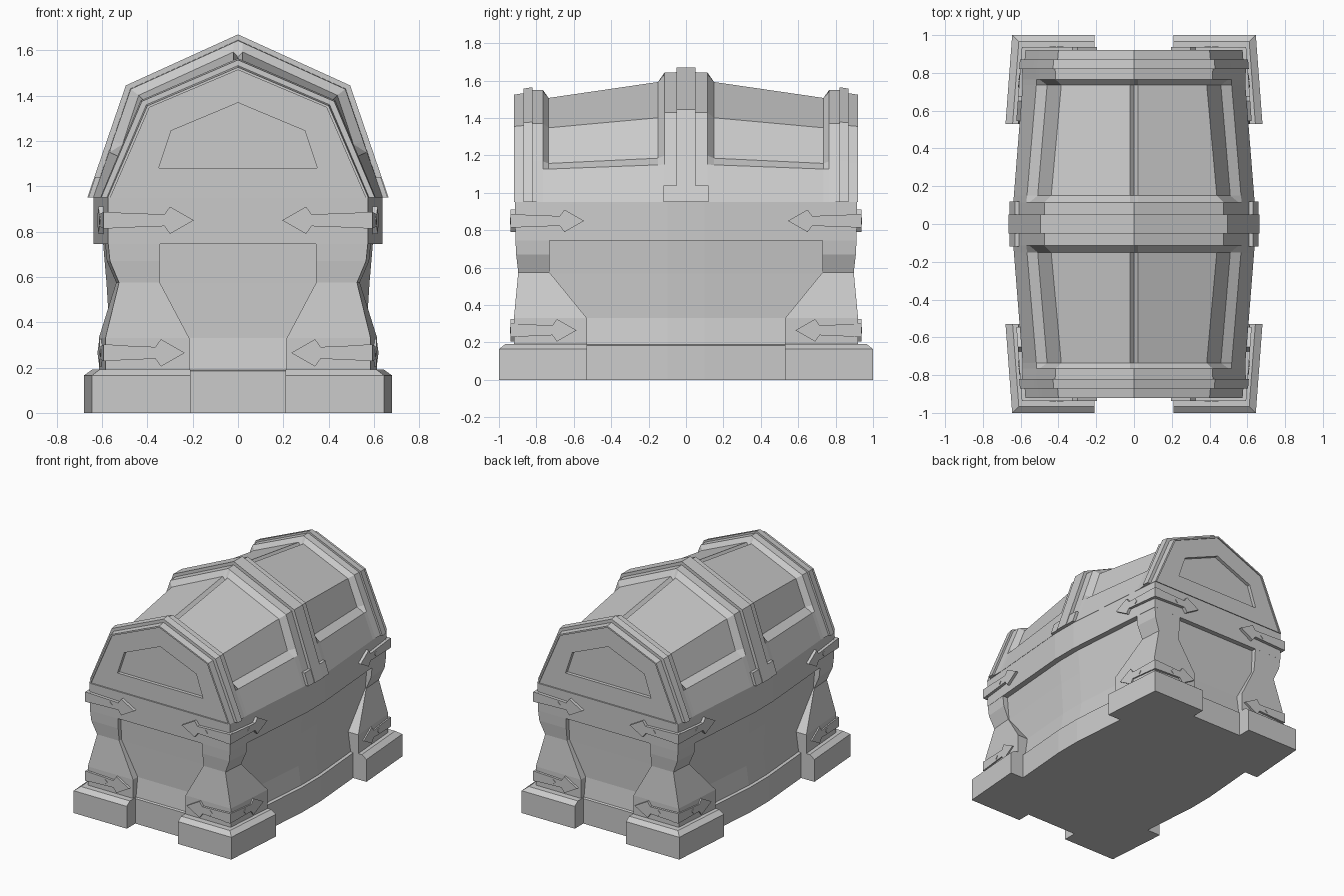
import bpy, bmesh

cube = bpy.data.objects.get("Cube")
if cube:
    bpy.data.objects.remove(cube)

grey = bpy.data.materials.new("plain grey")
grey.use_nodes = True
COLOUR = (0.6, 0.6, 0.6, 1)
grey.diffuse_color = COLOUR
grey.node_tree.nodes["Principled BSDF"].inputs["Base Color"].default_value = COLOUR


def loft(name, rings):
    """Skin a list of equally long closed rings and cap both ends."""
    bm = bmesh.new()
    loops = [[bm.verts.new(p) for p in ring] for ring in rings]
    n = len(loops[0])
    for a, b in zip(loops, loops[1:]):
        for i in range(n):
            j = (i + 1) % n
            bm.faces.new((a[i], a[j], b[j], b[i]))
    bm.faces.new(loops[0])
    bm.faces.new(loops[-1])
    bmesh.ops.recalc_face_normals(bm, faces=bm.faces)
    mesh = bpy.data.meshes.new(name)
    bm.to_mesh(mesh)
    bm.free()
    mesh.materials.append(grey)
    obj = bpy.data.objects.new(name, mesh)
    bpy.context.collection.objects.link(obj)
    return obj


def bulge(y):
    """Fullness of the long sides: 1 in the middle, 0 at the ends."""
    return 1 - max(abs(y) - 0.1, 0) / 0.82


def lerp(a, b, t):
    return a + (b - a) * t


def mirrored(half):
    return half + [(-x, y, z) for x, y, z in reversed(half[:-1])]


# Lid: arched sections with raised ribs (e) and sunken panels (d)
def arch(y, e=0.0, d=0.0):
    t = bulge(y)
    w, s = lerp(0.575, 0.64, t) + e, lerp(0.4, 0.475, t) + 0.8 * e
    zs, zt = lerp(1.355, 1.43, t) + 0.6 * e, lerp(1.525, 1.645, t) + e
    side = lambda f: (lerp(w, s, f), lerp(0.95, zs, f))
    (x1, z1), (x2, z2) = side(0.42), side(0.52)
    near = lerp(zt, zs, 0.02 / s)
    return mirrored([(w, y, 0.95), (x1, y, z1), (x2 - d, y, z2 - 0.3 * d),
                     (s - 0.8 * d, y, zs - 0.6 * d), (0.02, y, near - 0.9 * d),
                     (0, y, zt - 1.7 * d)])


# Trapezoid window sunk into each end of the lid
def end_window(y):
    side = lambda f: (lerp(0.35, 0.295, f), y, lerp(1.08, 1.245, f))
    return mirrored([side(0), side(0.42), side(0.52), side(1),
                     (0.02, y, 1.36), (0, y, 1.37)])


half = [end_window(0.885), end_window(0.91), arch(0.91, -0.012), arch(0.92, -0.012),
        arch(0.92), arch(0.87), arch(0.87, 0.025), arch(0.82, 0.025), arch(0.82, 0.01),
        arch(0.765, 0.002), arch(0.735, 0, 0.04), arch(0.15, 0, 0.04),
        arch(0.115), arch(0.05), arch(0.05, 0.025)]
loft("lid", half + [[(x, -y, z) for x, y, z in ring] for ring in reversed(half)])


# Body core: stacked outlines with bowed long sides
def outline(z, w, length):
    ys = (-length, -0.1, 0.1, length)
    right = [(w + 0.065 * bulge(y), y, z) for y in ys]
    return right + [(-x, y, z) for x, y, z in reversed(right)]


loft("body", [outline(*level) for level in (
    (0, 0.54, 0.9), (0.185, 0.54, 0.9), (0.19, 0.52, 0.885), (0.33, 0.5, 0.865),
    (0.57, 0.515, 0.87), (0.745, 0.53, 0.875), (0.745, 0.573, 0.912), (0.95, 0.573, 0.915))])


# Corner pieces: four-sided columns, x widening along the bowed side
def corner(name, levels, sx, sy):
    rings = []
    for z, x_out, y_out, x_in, y_in in levels:
        x_mid = x_out + 0.075 * (y_out - y_in)
        rings.append([(sx * x_in, sy * y_in, z), (sx * x_mid, sy * y_in, z),
                      (sx * x_out, sy * y_out, z), (sx * x_in, sy * y_out, z)])
    loft(name, rings)


POST = ((0.17, 0.585, 0.92, 0.215, 0.53), (0.33, 0.585, 0.92, 0.215, 0.53),
        (0.575, 0.525, 0.897, 0.345, 0.73), (0.67, 0.565, 0.908, 0.345, 0.73),
        (0.75, 0.573, 0.912, 0.345, 0.73))
FOOT = ((0, 0.645, 1, 0.21, 0.53), (0.165, 0.645, 1, 0.21, 0.53),
        (0.192, 0.61, 0.965, 0.21, 0.53))


# Arrow straps lying on the end or on the long side of a corner
def plate(name, points, on_side, depth, sx, sy):
    rings = []
    for out in (-0.02, depth):
        if on_side:
            rings.append([(sx * (0.575 + 0.075 * (0.92 - u) + out), sy * u, z) for u, z in points])
        else:
            rings.append([(sx * u, sy * (0.917 + out), z) for u, z in points])
    loft(name, rings)


def strap(name, start, tip, z, on_side, sx, sy):
    neck, wide = tip + 0.13, tip + 0.105
    points = [(start, z - 0.036), (neck, z - 0.026), (wide, z - 0.06), (tip, z),
              (wide, z + 0.06), (neck, z + 0.026), (start, z + 0.036)]
    plate(name, points, on_side, 0.02, sx, sy)
    c, r = tip + 0.195, 0.018
    stud = [(c - r, z), (c, z - r), (c + r, z), (c, z + r)]
    plate(name + "_stud", stud, on_side, 0.024, sx, sy)


for sx, x_word in ((1, "left"), (-1, "right")):
    for sy, y_word in ((-1, "front"), (1, "back")):
        tag = y_word + "_" + x_word
        corner("post_" + tag, POST, sx, sy)
        corner("foot_" + tag, FOOT, sx, sy)
        for height, z, end_tip, side_tip in (("upper", 0.85, 0.195, 0.545),
                                             ("lower", 0.265, 0.235, 0.585)):
            strap(f"{height}_end_strap_{tag}", 0.592, end_tip, z, False, sx, sy)
            strap(f"{height}_side_strap_{tag}", 0.938, side_tip, z, True, sx, sy)

    # Clasp foot at the bottom of the middle band
    loft("clasp_foot_" + x_word, [[(sx * x, y, z) for x, z in (
        (0.58, 0.95), (0.66, 0.95), (0.63, 1.04), (0.55, 1.04))] for y in (-0.12, 0.12)])
